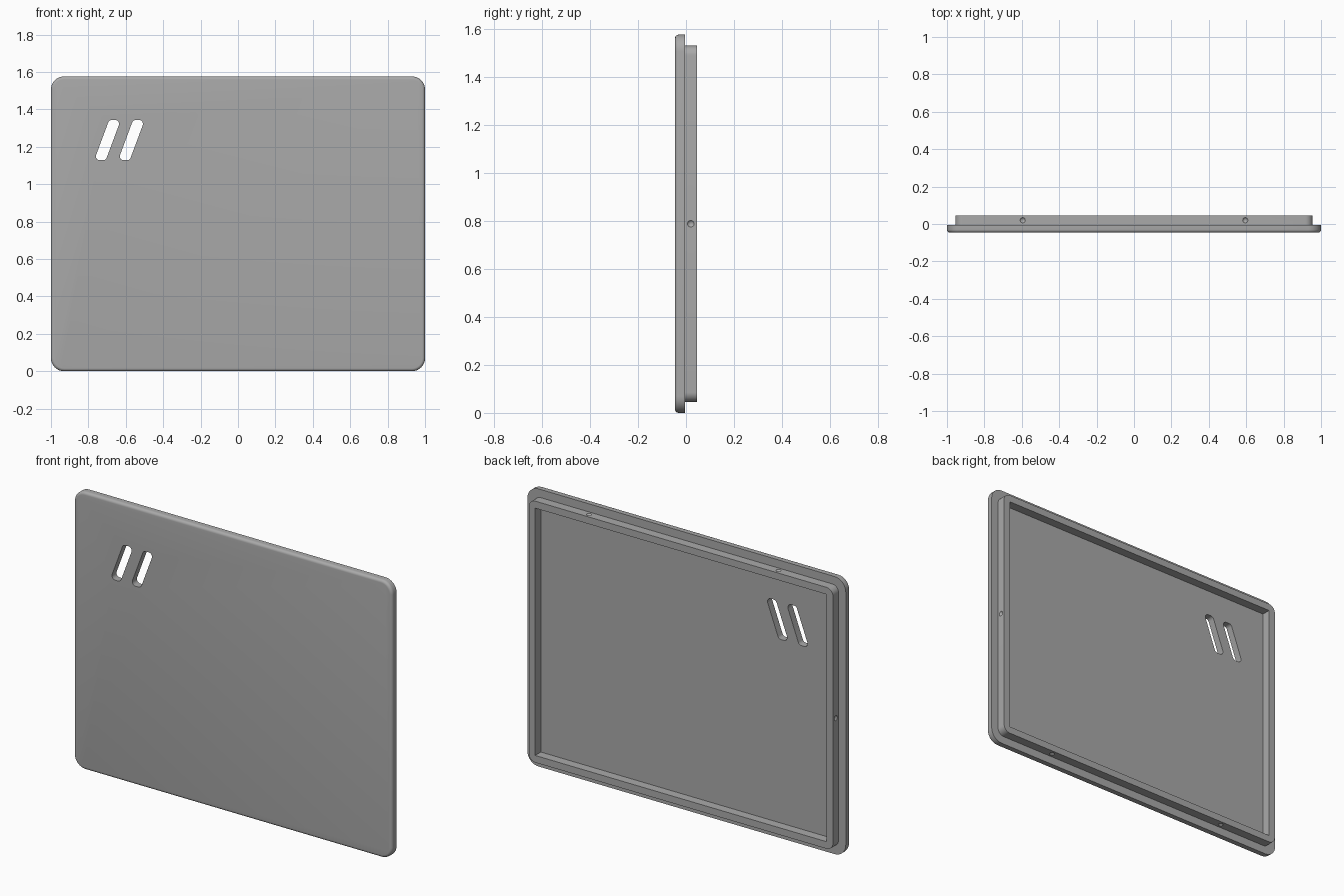
import bpy, bmesh, math
from mathutils import Vector

if "Cube" in bpy.data.objects:
    bpy.data.objects.remove(bpy.data.objects["Cube"])

H = 1.576              # overall height
CZ = H / 2
Y0, Y1, Y2 = -0.046, -0.005, 0.046   # plate front, plate back, rim back

grey = bpy.data.materials.new("matte grey")
grey.diffuse_color = (0.4, 0.4, 0.4, 1)
grey.use_nodes = True
grey.node_tree.nodes["Principled BSDF"].inputs["Base Color"].default_value = grey.diffuse_color


def rounded(corners, r, n=8):
    """Round the corners of a convex counter-clockwise outline."""
    pts = []
    for i, c in enumerate(corners):
        c = Vector(c)
        a = (Vector(corners[i - 1]) - c).normalized()
        b = (Vector(corners[(i + 1) % len(corners)]) - c).normalized()
        half = a.angle(b) / 2
        mid = c + (a + b).normalized() * (r / math.sin(half))
        p = c + a * (r / math.tan(half)) - mid
        q = c + b * (r / math.tan(half)) - mid
        a0 = math.atan2(p.y, p.x)
        sweep = (math.atan2(q.y, q.x) - a0) % (2 * math.pi)
        for k in range(n + 1):
            t = a0 + sweep * k / n
            pts.append((mid.x + r * math.cos(t), mid.y + r * math.sin(t)))
    return pts


def box(hx, hz):
    return [(-hx, CZ - hz), (hx, CZ - hz), (hx, CZ + hz), (-hx, CZ + hz)]


def loft(name, rings):
    """Closed solid through (y, outline) rings running front to back."""
    bm = bmesh.new()
    loops = [[bm.verts.new((x, y, z)) for x, z in pts] for y, pts in rings]
    n = len(loops[0])
    for a, b in zip(loops, loops[1:]):
        for i in range(n):
            j = (i + 1) % n
            bm.faces.new((a[i], a[j], b[j], b[i]))
    bm.faces.new(loops[0])
    bm.faces.new(loops[-1][::-1])
    bmesh.ops.recalc_face_normals(bm, faces=bm.faces)
    me = bpy.data.meshes.new(name)
    bm.to_mesh(me)
    bm.free()
    me.materials.append(grey)
    ob = bpy.data.objects.new(name, me)
    bpy.context.collection.objects.link(ob)
    return ob


def combine(target, other, op):
    m = target.modifiers.new(op, 'BOOLEAN')
    m.operation, m.solver, m.object = op, 'EXACT', other
    bpy.context.view_layer.objects.active = target
    bpy.ops.object.modifier_apply(modifier=m.name)
    bpy.data.objects.remove(other)


# Face plate with rounded corners and a filleted front edge
F, R = 0.016, 0.07
rings = []
for k in range(6):
    t = math.pi / 2 * k / 5
    inset = F * (1 - math.sin(t))
    rings.append((Y0 + F * (1 - math.cos(t)),
                  rounded(box(1 - inset, CZ - inset), R - inset)))
rings.append((Y1, rounded(box(1, CZ), R)))
panel = loft("cover_panel", rings)

# Two slanted slots through the plate
for cx in (-0.698, -0.570):
    w, s, zb, zt = 0.031, 0.040, 1.128, 1.343
    outline = rounded([(cx - s - w, zb), (cx - s + w, zb),
                       (cx + s + w, zt), (cx + s - w, zt)], 0.021)
    combine(panel, loft("slot_cutter", [(-0.1, outline), (0.1, outline)]), 'DIFFERENCE')

# Raised rim: rounded outside, square inside
RX, RZ, WALL = 0.955, CZ - 0.046, 0.04
outer = rounded(box(RX, RZ), 0.04)
rim = loft("rim", [(Y1 - 0.015, outer), (Y2, outer)])
inner = box(RX - WALL, RZ - WALL)
combine(rim, loft("cavity_cutter", [(-0.1, inner), (0.1, inner)]), 'DIFFERENCE')

# Conical dimples around the rim: one per side, two on top and bottom
dimples = [((sx * RX, CZ), (sx, 0)) for sx in (-1, 1)]
dimples += [((x, CZ + sz * RZ), (0, sz)) for x in (-0.595, 0.595) for sz in (-1, 1)]
for (x, z), (dx, dz) in dimples:
    out = Vector((dx, 0, dz))
    bpy.ops.mesh.primitive_cone_add(vertices=24, radius1=0.0185, radius2=0, depth=0.02,
                                    location=Vector((x, 0.02, z)) - out * 0.005)
    cone = bpy.context.object
    cone.rotation_euler = (-out).to_track_quat('Z', 'Y').to_euler()
    cone.data.materials.append(grey)
    bpy.context.view_layer.update()
    combine(rim, cone, 'DIFFERENCE')

# Join into one solid and smooth the curved edges
combine(panel, rim, 'UNION')
bpy.ops.object.select_all(action='DESELECT')
panel.select_set(True)
bpy.context.view_layer.objects.active = panel
bpy.ops.object.shade_smooth_by_angle(angle=math.radians(30))
